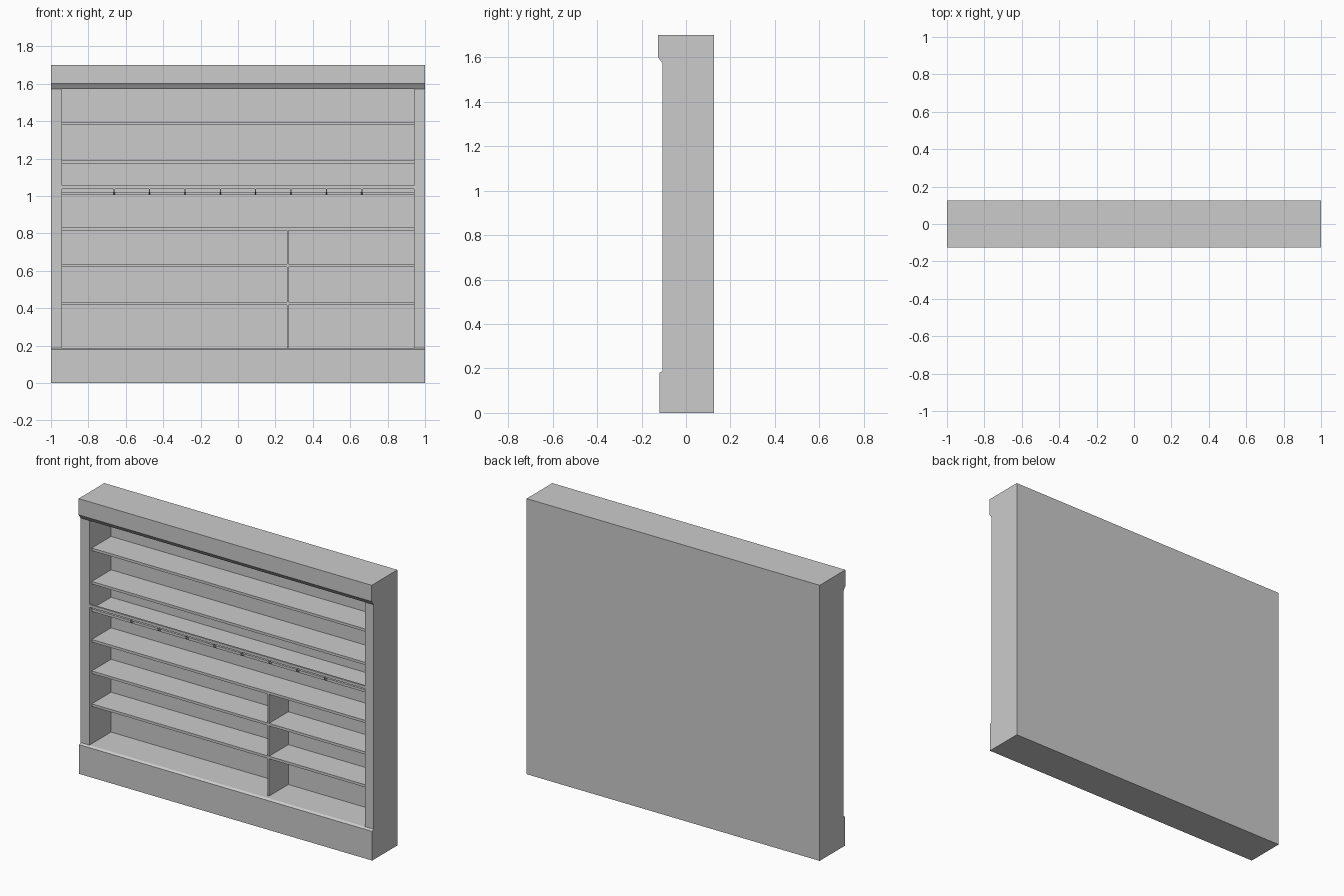
import bpy
import bmesh

cube = bpy.data.objects.get("Cube")
if cube:
    bpy.data.objects.remove(cube, do_unlink=True)

grey = bpy.data.materials.new("light_grey")
grey.use_nodes = True
colour = (0.6, 0.6, 0.6, 1)
grey.diffuse_color = colour
grey.node_tree.nodes["Principled BSDF"].inputs["Base Color"].default_value = colour


def prism(name, x0, x1, profile):
    """Extrude a (y, z) profile along x."""
    bm = bmesh.new()
    ends = [[bm.verts.new((x, y, z)) for y, z in profile] for x in (x0, x1)]
    bm.faces.new(ends[0])
    bm.faces.new(ends[1])
    n = len(profile)
    for i in range(n):
        j = (i + 1) % n
        bm.faces.new((ends[0][i], ends[0][j], ends[1][j], ends[1][i]))
    bmesh.ops.recalc_face_normals(bm, faces=bm.faces)
    mesh = bpy.data.meshes.new(name)
    bm.to_mesh(mesh)
    bm.free()
    mesh.materials.append(grey)
    obj = bpy.data.objects.new(name, mesh)
    bpy.context.collection.objects.link(obj)
    return obj


def box(name, x0, x1, y0, y1, z0, z1):
    return prism(name, x0, x1, [(y0, z0), (y1, z0), (y1, z1), (y0, z1)])


BACK, POST, INNER = 0.125, -0.106, 0.94
SHELF_FRONT, PANEL = -0.083, 0.105
BASE_TOP, OPEN_TOP, TOP = 0.188, 1.573, 1.7

# Plinth and cornice, each with a small sloped moulding
prism("plinth", -1, 1, [(BACK, 0), (-0.12, 0), (-0.12, 0.18),
                        (POST, BASE_TOP), (BACK, BASE_TOP)])
prism("cornice", -1, 1, [(BACK, OPEN_TOP), (POST, OPEN_TOP), (-0.125, 1.6),
                         (-0.125, TOP), (BACK, TOP)])

# Side posts and back panel
box("right_side", -1, -INNER, POST, BACK, BASE_TOP, OPEN_TOP)
box("left_side", INNER, 1, POST, BACK, BASE_TOP, OPEN_TOP)
box("back_panel", -INNER, INNER, PANEL, BACK, BASE_TOP, OPEN_TOP)

# Shelves, listed by their top heights
shelf_tops = [0.434, 0.637, 0.831, 1.02, 1.189, 1.395]
THICK = 0.016
for i, top in enumerate(shelf_tops):
    box(f"shelf_{i + 1}", -INNER, INNER, SHELF_FRONT, PANEL, top - THICK, top)

# Upright dividers between the lower shelves
floors = [BASE_TOP] + shelf_tops[:2]
for i, (low, high) in enumerate(zip(floors, shelf_tops)):
    box(f"divider_{i + 1}", 0.261, 0.27, SHELF_FRONT, PANEL, low, high - THICK)

# Front rail carried by eight small brackets
box("rail", -INNER, INNER, -0.105, -0.094, 1.038, 1.055)
for i in range(8):
    x = (i - 3.5) * 0.189
    prism(f"rail_bracket_{i + 1}", x - 0.003, x + 0.003,
          [(-0.104, 1.038), (-0.104, 1.02), (SHELF_FRONT, 1.006),
           (SHELF_FRONT, 1.02), (-0.095, 1.028), (-0.095, 1.038)])
